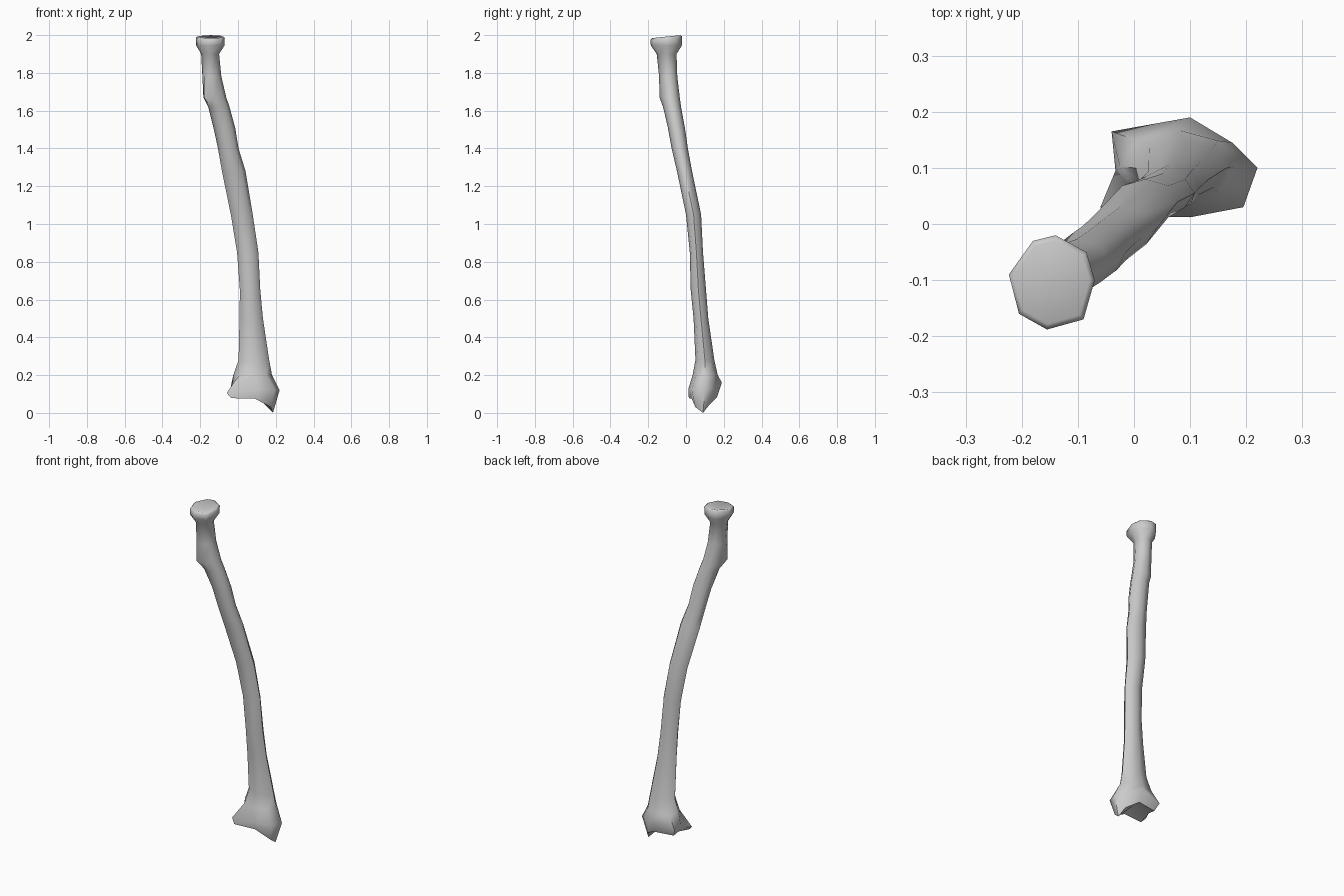
import bpy, bmesh
from math import cos, sin, pi

N = 8

# Shaft outline: z, x min, x max, y min, y max
SHAFT = [
    (0.20, -0.025, 0.180, 0.035, 0.168),
    (0.28, 0.003, 0.165, 0.050, 0.150),
    (0.50, 0.008, 0.132, 0.040, 0.118),
    (0.65, 0.010, 0.118, 0.025, 0.106),
    (0.85, -0.005, 0.108, 0.020, 0.090),
    (1.05, -0.038, 0.078, 0.000, 0.080),
    (1.28, -0.085, 0.040, -0.048, 0.032),
    (1.40, -0.106, 0.003, -0.076, 0.010),
    (1.51, -0.130, -0.015, -0.096, -0.006),
    (1.62, -0.155, -0.045, -0.118, -0.026),
    (1.67, -0.175, -0.062, -0.130, -0.033),
    (1.78, -0.185, -0.088, -0.138, -0.046),
    (1.90, -0.195, -0.100, -0.155, -0.050),
]
# Tuberosity below the neck: outward push toward the front left
BUMP = {1.62: 0.010, 1.67: 0.030, 1.78: 0.012}

# Wrist end, counter-clockwise from +x: widest ring, then the lower rim
WRIST = [(0.22, 0.10, 0.12), (0.175, 0.145, 0.13), (0.10, 0.19, 0.16),
         (-0.04, 0.165, 0.13), (-0.033, 0.095, 0.12), (-0.06, 0.03, 0.105),
         (0.10, 0.012, 0.125), (0.195, 0.03, 0.12)]
RIM = [(0.185, 0.09, 0.0), (0.165, 0.125, 0.045), (0.10, 0.165, 0.085),
       (-0.02, 0.145, 0.085), (-0.018, 0.095, 0.09), (-0.035, 0.015, 0.078),
       (0.09, 0.03, 0.075), (0.175, 0.05, 0.03)]
# Elbow end: outline of the round head
HEAD = [(-0.07, -0.10), (-0.085, -0.05), (-0.14, -0.02), (-0.18, -0.03),
        (-0.223, -0.09), (-0.205, -0.16), (-0.155, -0.188), (-0.09, -0.17)]


def shaft_ring(z, x0, x1, y0, y1):
    pts = []
    for k in range(N):
        a = 2 * pi * k / N
        x = (x0 + x1) / 2 + cos(a) * (x1 - x0) / 2
        y = (y0 + y1) / 2 + sin(a) * (y1 - y0) / 2
        push = BUMP.get(z, 0) * {4: 0.4, 5: 1.0, 6: 0.5}.get(k, 0)
        pts.append((x - push * 0.7, y - push * 0.7, z))
    return pts


def head_ring(scale, z, tilt=0.0):
    cx, cy = -0.146, -0.104
    return [(cx + (x - cx) * scale, cy + (y - cy) * scale, z + tilt * (y - cy))
            for x, y in HEAD]


rings = [RIM, WRIST] + [shaft_ring(*r) for r in SHAFT]
rings += [head_ring(0.98, 1.945), head_ring(1.0, 1.985, 0.1), head_ring(0.88, 1.992, 0.09)]

# Loft all rings into one closed bone
bm = bmesh.new()
loops = [[bm.verts.new(p) for p in ring] for ring in rings]
for a, b in zip(loops, loops[1:]):
    for k in range(N):
        j = (k + 1) % N
        bm.faces.new((a[k], a[j], b[j], b[k]))

# Hollow joint surfaces at both ends
for loop, centre in ((loops[0], (0.075, 0.09, 0.11)), (loops[-1], (-0.146, -0.104, 1.972))):
    c = bm.verts.new(centre)
    for k in range(N):
        bm.faces.new((loop[k], loop[(k + 1) % N], c))

bmesh.ops.recalc_face_normals(bm, faces=bm.faces[:])
mesh = bpy.data.meshes.new("forearm_bone")
bm.to_mesh(mesh)
bm.free()
bone = bpy.data.objects.new("forearm_bone", mesh)
bpy.context.collection.objects.link(bone)
bpy.context.view_layer.objects.active = bone
bone.select_set(True)
bpy.ops.object.shade_smooth_by_angle(angle=pi / 3)
